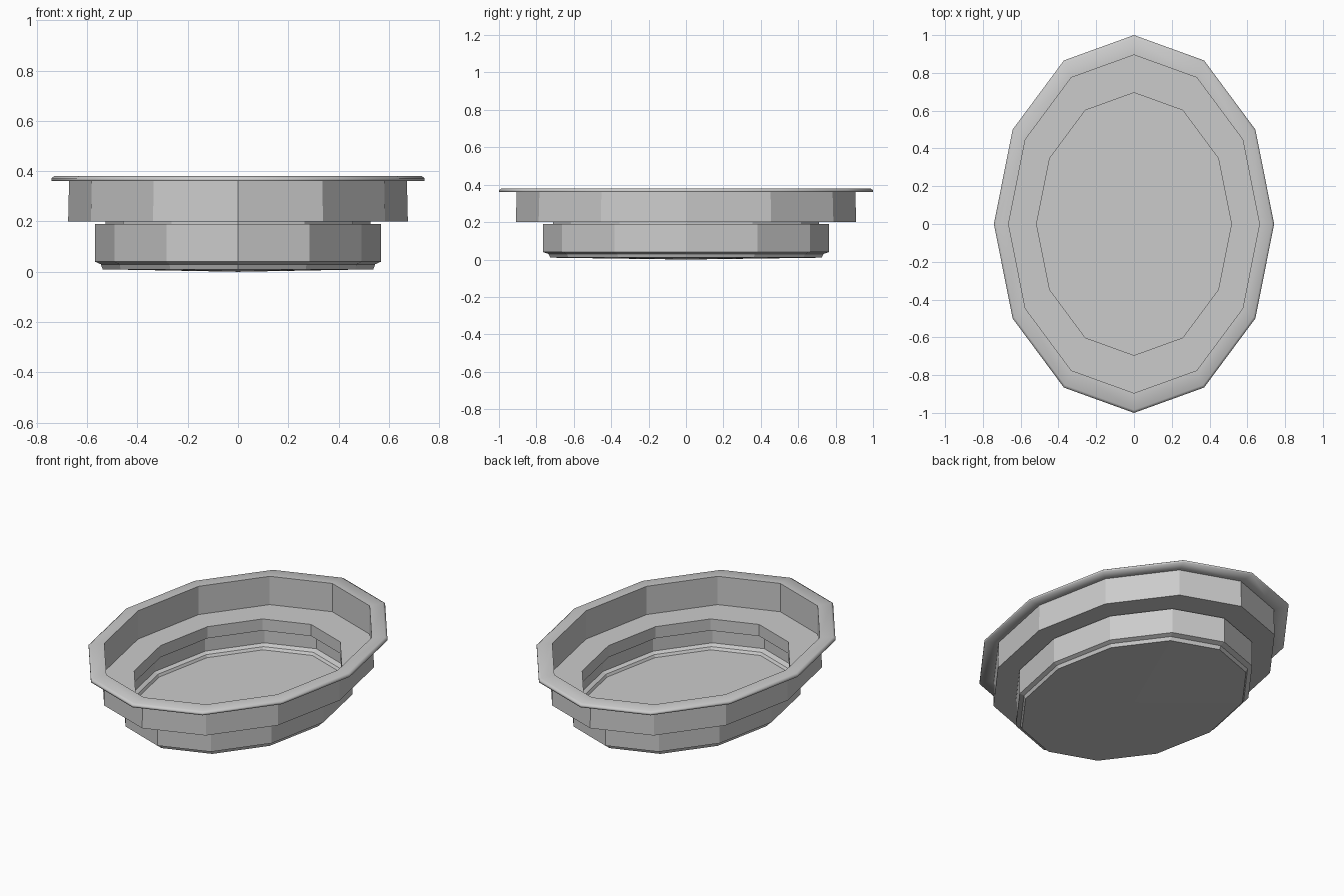
import bpy
import bmesh
from math import cos, sin, tau

SIDES = 12
HALF_WIDTH = 0.742  # x radius for a profile radius of 1

cube = bpy.data.objects.get("Cube")
if cube:
    bpy.data.objects.remove(cube, do_unlink=True)

grey = bpy.data.materials.new("plain grey")
grey.use_nodes = True
colour = (0.6, 0.6, 0.6, 1)
grey.diffuse_color = colour
grey.node_tree.nodes["Principled BSDF"].inputs["Base Color"].default_value = colour


def oval_lathe(name, profile, smooth=False):
    """Sweep a (radius, height) profile round a faceted oval; surface faces left of travel."""
    bm = bmesh.new()
    rings = []
    for r, z in profile:
        if r == 0:
            rings.append([bm.verts.new((0, 0, z))] * SIDES)
        else:
            rings.append([bm.verts.new((HALF_WIDTH * r * cos(tau * j / SIDES),
                                        r * sin(tau * j / SIDES), z))
                          for j in range(SIDES)])
    for a, b in zip(rings, rings[1:]):
        for j in range(SIDES):
            k = (j + 1) % SIDES
            corners = list(dict.fromkeys((a[j], b[j], b[k], a[k])))
            bm.faces.new(corners).smooth = smooth
    mesh = bpy.data.meshes.new(name)
    bm.to_mesh(mesh)
    bm.free()
    mesh.materials.append(grey)
    obj = bpy.data.objects.new(name, mesh)
    bpy.context.collection.objects.link(obj)
    return obj


# Softly rounded flange round the top
oval_lathe("rim", [(0.895, 0.38), (0.985, 0.38), (1.0, 0.372),
                   (1.0, 0.36), (0.905, 0.36)], smooth=True)

# Upper wall, inner ledge and the lip that drops into the tray
oval_lathe("upper_basin", [(0.905, 0.36), (0.91, 0.2), (0.71, 0.2), (0.71, 0.14),
                           (0.695, 0.14), (0.695, 0.21), (0.895, 0.21), (0.895, 0.38)])

# Lower tray with stepped floor edge and slightly sagging base
oval_lathe("lower_tray", [(0, 0.02), (0.705, 0.02), (0.715, 0.035), (0.745, 0.045),
                          (0.745, 0.18), (0.71, 0.18), (0.71, 0.19), (0.765, 0.19),
                          (0.765, 0.04), (0.735, 0.03), (0.725, 0.01), (0, 0)])
